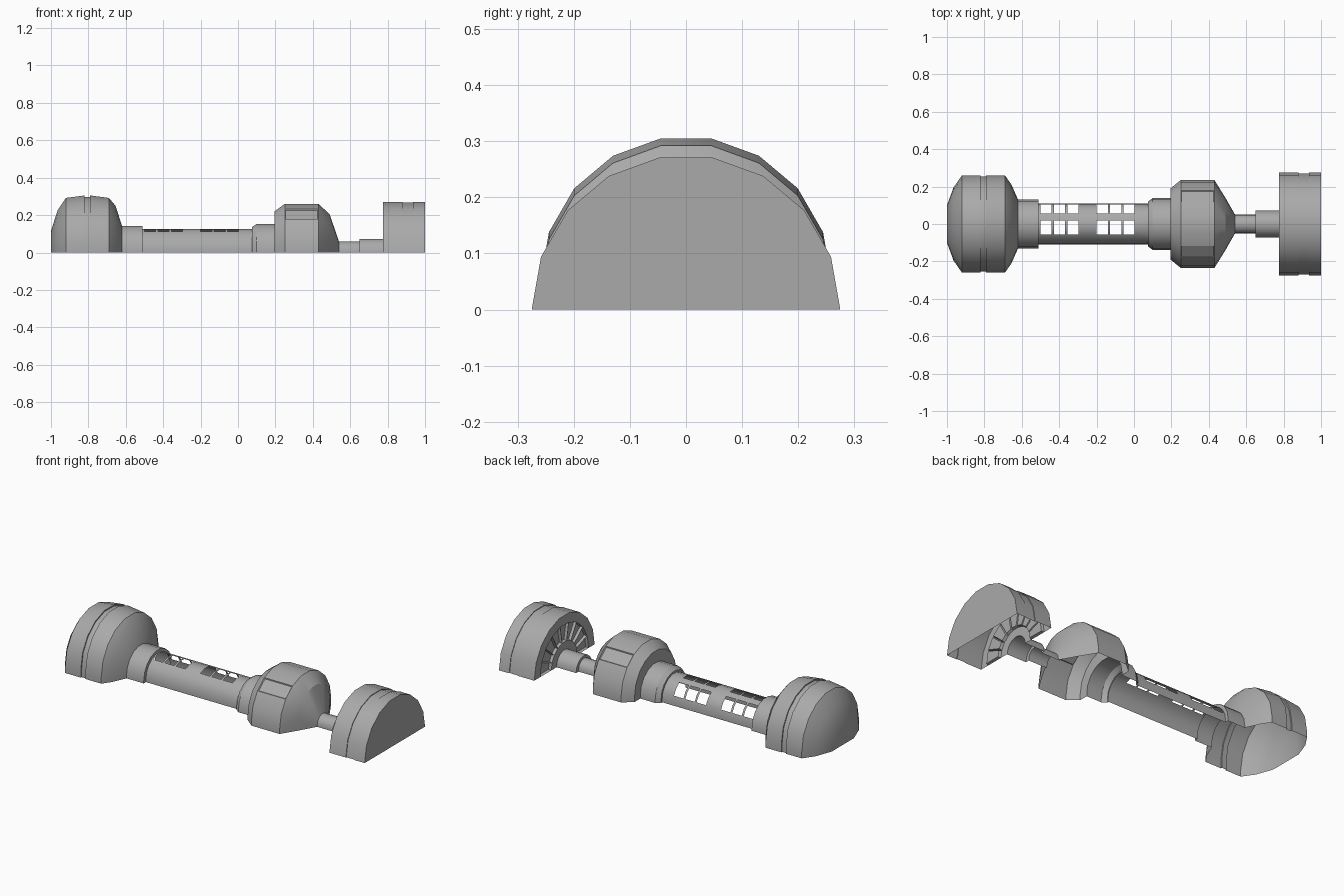
import bpy, bmesh
from math import sin, cos, radians

if "Cube" in bpy.data.objects:
    bpy.data.objects.remove(bpy.data.objects["Cube"])

TOP = sin(radians(80))          # height of the flat top facet of an 18-gon of radius 1

# dark grey shell
grey = bpy.data.materials.new("dark_grey")
grey.diffuse_color = (0.40, 0.40, 0.40, 1)
grey.use_nodes = True
grey.node_tree.nodes["Principled BSDF"].inputs["Base Color"].default_value = grey.diffuse_color


def arch(r, ztop):
    """Half 18-gon of radius r with straight legs down to z = 0."""
    zc = max(0.0, ztop - r * TOP)
    pts = [(r * cos(radians(a)), zc + r * sin(radians(a))) for a in range(0, 181, 20)]
    return [(r, 0)] + pts + [(-r, 0)]


def round_part(name, profile, cap_start=False, cap_end=False, skip=None,
               panels=None, depth=-0.01):
    """Skin arches along x into a half shell open underneath.
    profile: (x, radius, top height)."""
    bm = bmesh.new()
    rings = [[bm.verts.new((x, y, z)) for y, z in arch(r, t)] for x, r, t in profile]
    for i in range(len(rings) - 1):
        a, b = rings[i], rings[i + 1]
        for j in range(len(a) - 1):
            if skip and skip(i, j):
                continue
            bm.faces.new((a[j], a[j + 1], b[j + 1], b[j]))
    if cap_start:
        bm.faces.new(rings[0][::-1])
    if cap_end:
        bm.faces.new(rings[-1])
    bmesh.ops.remove_doubles(bm, verts=bm.verts[:], dist=1e-4)
    bm.normal_update()
    if panels:
        chosen = [f for f in bm.faces if panels(f, f.calc_center_median())]
        bmesh.ops.inset_individual(bm, faces=chosen, thickness=0.006, depth=depth)
    me = bpy.data.meshes.new(name)
    bm.to_mesh(me)
    bm.free()
    me.materials.append(grey)
    ob = bpy.data.objects.new(name, me)
    bpy.context.collection.objects.link(ob)
    bpy.ops.object.select_all(action='DESELECT')
    ob.select_set(True)
    bpy.context.view_layer.objects.active = ob
    bpy.ops.object.shade_smooth_by_angle(angle=radians(25))
    return ob


# rounded end pod with a shallow groove round its middle
round_part("end_pod", [
    (-1.0, 0.10, 0.115), (-0.965, 0.195, 0.225), (-0.92, 0.26, 0.292),
    (-0.82, 0.26, 0.305), (-0.82, 0.253, 0.298), (-0.79, 0.253, 0.298),
    (-0.79, 0.26, 0.305), (-0.69, 0.26, 0.292), (-0.655, 0.21, 0.25),
    (-0.62, 0.13, 0.143)], cap_start=True)

# collars at both ends of the tube
round_part("left_collar", [(-0.62, 0.13, 0.143), (-0.51, 0.13, 0.143), (-0.51, 0.11, 0.125)])
round_part("right_collar", [(0.075, 0.11, 0.125), (0.075, 0.12, 0.137),
                            (0.10, 0.138, 0.153), (0.195, 0.138, 0.153)])

# tube with two groups of three windows in two rows
xs = [-0.51]
for start in (-0.50, -0.20):
    for k in range(3):
        xs += [start + 0.072 * k, start + 0.072 * k + 0.06]
xs.append(0.08)
round_part("window_tube", [(x, 0.11, 0.125) for x in xs],
           skip=lambda i, j: i % 2 == 1 and j in (2, 3, 5, 6))

# middle pod tapering to the neck, with a shallow panel along each shoulder
round_part("middle_pod", [
    (0.195, 0.138, 0.153), (0.195, 0.19, 0.22), (0.25, 0.235, 0.26), (0.43, 0.235, 0.26),
    (0.49, 0.138, 0.205), (0.54, 0.05, 0.058)],
    panels=lambda f, c: 0.3 < c.x < 0.4 and 0.18 < c.z < 0.23, depth=-0.005)

# stepped neck
round_part("neck", [(0.53, 0.05, 0.058), (0.65, 0.05, 0.058), (0.65, 0.072, 0.073),
                    (0.775, 0.072, 0.073)])

# end drum: recessed fan panels on the inner face, shallow rim groove
drum = [(0.775, 0.07), (0.775, 0.12), (0.775, 0.22), (0.775, 0.275), (0.88, 0.275),
        (0.88, 0.271), (0.935, 0.271), (0.935, 0.275), (1.0, 0.275)]
round_part("end_drum", [(x, r, r * TOP) for x, r in drum], cap_end=True, depth=-0.015,
           panels=lambda f, c: f.normal.x < -0.9 and c.x < 0.78
           and 0.14 < c.yz.length < 0.20)
